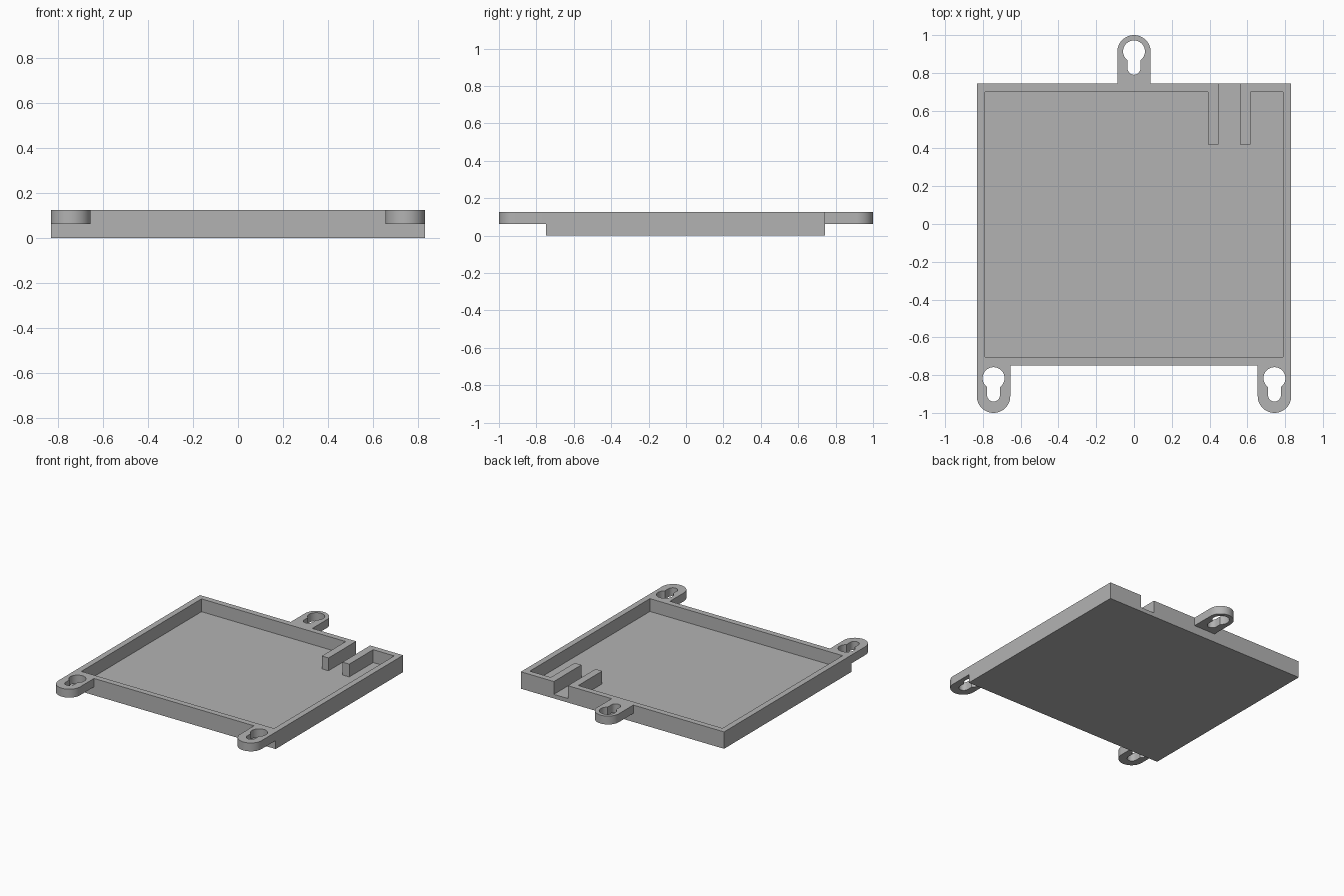
import bpy, bmesh, math

if "Cube" in bpy.data.objects:
    bpy.data.objects.remove(bpy.data.objects["Cube"])

H, FLOOR, LUG_Z = 0.125, 0.03, 0.063      # rim height, floor thickness, lug underside
W, BACK, FRONT, T = 0.832, 0.743, -0.748, 0.043
R = 0.0885                                # lug end radius

grey = bpy.data.materials.new("plain grey")
grey.diffuse_color = (0.45, 0.45, 0.45, 1)
grey.use_nodes = True
grey.node_tree.nodes["Principled BSDF"].inputs["Base Color"].default_value = grey.diffuse_color


def extrude_outline(name, loops, z0, z1):
    """Solid plate from an outer loop and optional hole loops."""
    bm = bmesh.new()
    edges = []
    for loop in loops:
        vs = [bm.verts.new((x, y, z0)) for x, y in loop]
        edges += [bm.edges.new((a, b)) for a, b in zip(vs, vs[1:] + vs[:1])]
    bmesh.ops.triangle_fill(bm, edges=edges, use_beauty=True)
    res = bmesh.ops.extrude_face_region(bm, geom=bm.faces[:], use_keep_orig=True)
    top = [g for g in res["geom"] if isinstance(g, bmesh.types.BMVert)]
    bmesh.ops.translate(bm, verts=top, vec=(0, 0, z1 - z0))
    bmesh.ops.recalc_face_normals(bm, faces=bm.faces[:])
    bmesh.ops.dissolve_limit(bm, angle_limit=0.01, verts=bm.verts[:], edges=bm.edges[:])
    me = bpy.data.meshes.new(name)
    bm.to_mesh(me)
    bm.free()
    me.materials.append(grey)
    ob = bpy.data.objects.new(name, me)
    bpy.context.collection.objects.link(ob)
    bpy.ops.object.select_all(action='DESELECT')
    bpy.context.view_layer.objects.active = ob
    ob.select_set(True)
    bpy.ops.object.shade_smooth_by_angle(angle=math.radians(30))
    return ob


def arc(cx, cy, r, a0, a1, n):
    return [(cx + r * math.cos(math.radians(a0 + (a1 - a0) * i / n)),
             cy + r * math.sin(math.radians(a0 + (a1 - a0) * i / n))) for i in range(n + 1)]


def keyhole(cx, cy, big=0.058, small=0.034, drop=0.09):
    # wide circle above, narrow round-ended slot below
    a = math.degrees(math.asin(small / big))
    return (arc(cx, cy, big, -90 + a, 270 - a, 32)
            + arc(cx, cy - drop, small, 180, 360, 16))


def lug(name, cx, edge, side, hole_y):
    # rounded tab sticking out of the rim towards side (+1 back, -1 front)
    tip = side * (1 - R)
    outline = [(cx + R, edge)] + arc(cx, tip, R, 0, side * 180, 32) + [(cx - R, edge)]
    extrude_outline(name, [outline, keyhole(cx, hole_y)], LUG_Z, H)


# floor plate
extrude_outline("floor", [[(-W, FRONT), (W, FRONT), (W, BACK), (-W, BACK)]], 0, FLOOR)

# rim wall with a cable gap at the back, flanked by two ribs
xi, yb, yf, rib = W - T, BACK - T, FRONT + T, 0.42
extrude_outline("rim_wall", [[
    (0.447, BACK), (0.447, rib), (0.392, rib), (0.392, yb),
    (-xi, yb), (-xi, yf), (xi, yf), (xi, yb),
    (0.617, yb), (0.617, rib), (0.562, rib), (0.562, BACK),
    (W, BACK), (W, FRONT), (-W, FRONT), (-W, BACK)]], FLOOR, H)

# hanging lugs
lug("back_lug", 0, BACK, 1, 0.914)
for side, label in ((-1, "left"), (1, "right")):
    lug("front_lug_" + label, side * (W - R), FRONT, -1, -0.816)
